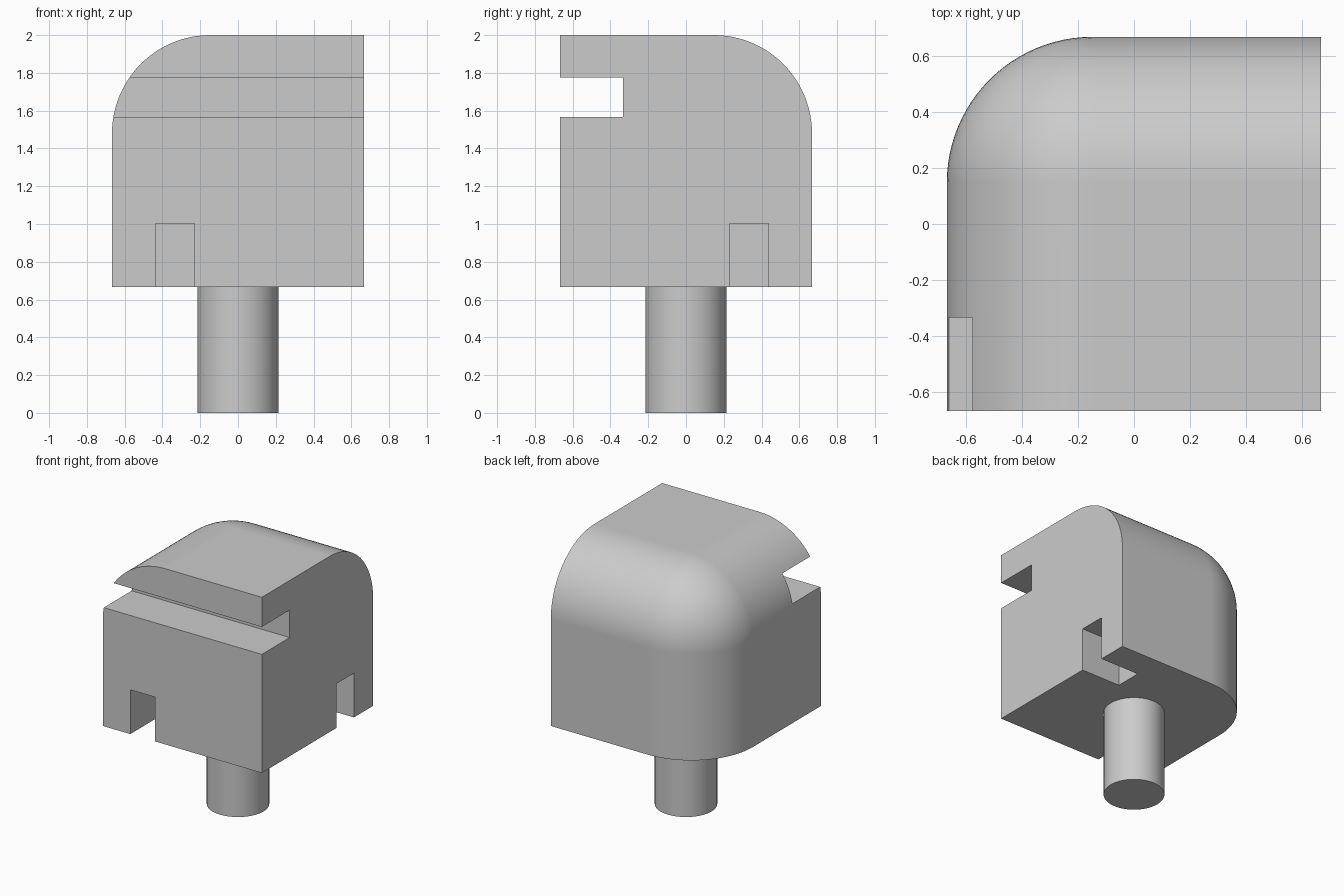
import bpy, bmesh, math
from mathutils import Vector

default = bpy.data.objects.get("Cube")
if default:
    bpy.data.objects.remove(default, do_unlink=True)

HALF = 0.667      # half width of the head
BASE = 0.667      # height where the head begins
TOP = 2.0
ROUND = 0.52      # radius of the rounded edges
DEPTH = 0.333     # depth of the slot and notches
OVER = 0.1        # cutter overshoot

grey = bpy.data.materials.new("plain grey")
grey.use_nodes = True
grey.diffuse_color = (0.6, 0.6, 0.6, 1)
grey.node_tree.nodes["Principled BSDF"].inputs["Base Color"].default_value = (0.6, 0.6, 0.6, 1)


def make_object(name, bm):
    mesh = bpy.data.meshes.new(name)
    bm.to_mesh(mesh)
    bm.free()
    mesh.materials.append(grey)
    obj = bpy.data.objects.new(name, mesh)
    bpy.context.collection.objects.link(obj)
    return obj


def box(low, high):
    low, high = Vector(low), Vector(high)
    bm = bmesh.new()
    bmesh.ops.create_cube(bm, size=1)
    bmesh.ops.scale(bm, vec=high - low, verts=bm.verts)
    bmesh.ops.translate(bm, vec=(low + high) / 2, verts=bm.verts)
    return bm


def activate(obj):
    bpy.ops.object.select_all(action='DESELECT')
    obj.select_set(True)
    bpy.context.view_layer.objects.active = obj


def smooth(obj):
    activate(obj)
    bpy.ops.object.shade_smooth_by_angle(angle=math.radians(30))


# Head: block with the three edges at its back, top, right-hand corner rounded
bm = box((-HALF, -HALF, BASE), (HALF, HALF, TOP))
corner = min(bm.verts, key=lambda v: v.co.x - v.co.y - v.co.z)
bmesh.ops.bevel(bm, geom=list(corner.link_edges), offset=ROUND, segments=24,
                profile=0.5, affect='EDGES')
head = make_object("head", bm)

# Cuts: long front slot, front notch and left side notch
cuts = {
    "slot_cutter": ((-1, -1, 1.567), (1, -DEPTH, 1.775)),
    "front_notch_cutter": ((-0.437, -1, BASE - OVER), (-0.23, -DEPTH, 1.003)),
    "side_notch_cutter": ((DEPTH, 0.23, BASE - OVER), (1, 0.437, 1.003)),
}
for name, (low, high) in cuts.items():
    cutter = make_object(name, box(low, high))
    cutter.hide_render = True
    activate(head)
    cut = head.modifiers.new(name, 'BOOLEAN')
    cut.operation = 'DIFFERENCE'
    cut.solver = 'EXACT'
    cut.object = cutter
    bpy.ops.object.modifier_apply(modifier=cut.name)
    bpy.data.objects.remove(cutter, do_unlink=True)
smooth(head)
weighted = head.modifiers.new("even shading", 'WEIGHTED_NORMAL')
weighted.keep_sharp = True

# Round peg under the head
bm = bmesh.new()
bmesh.ops.create_cone(bm, cap_ends=True, segments=64, radius1=0.215, radius2=0.215, depth=BASE + 0.02)
bmesh.ops.translate(bm, vec=(0, 0, (BASE + 0.02) / 2), verts=bm.verts)
smooth(make_object("peg", bm))
